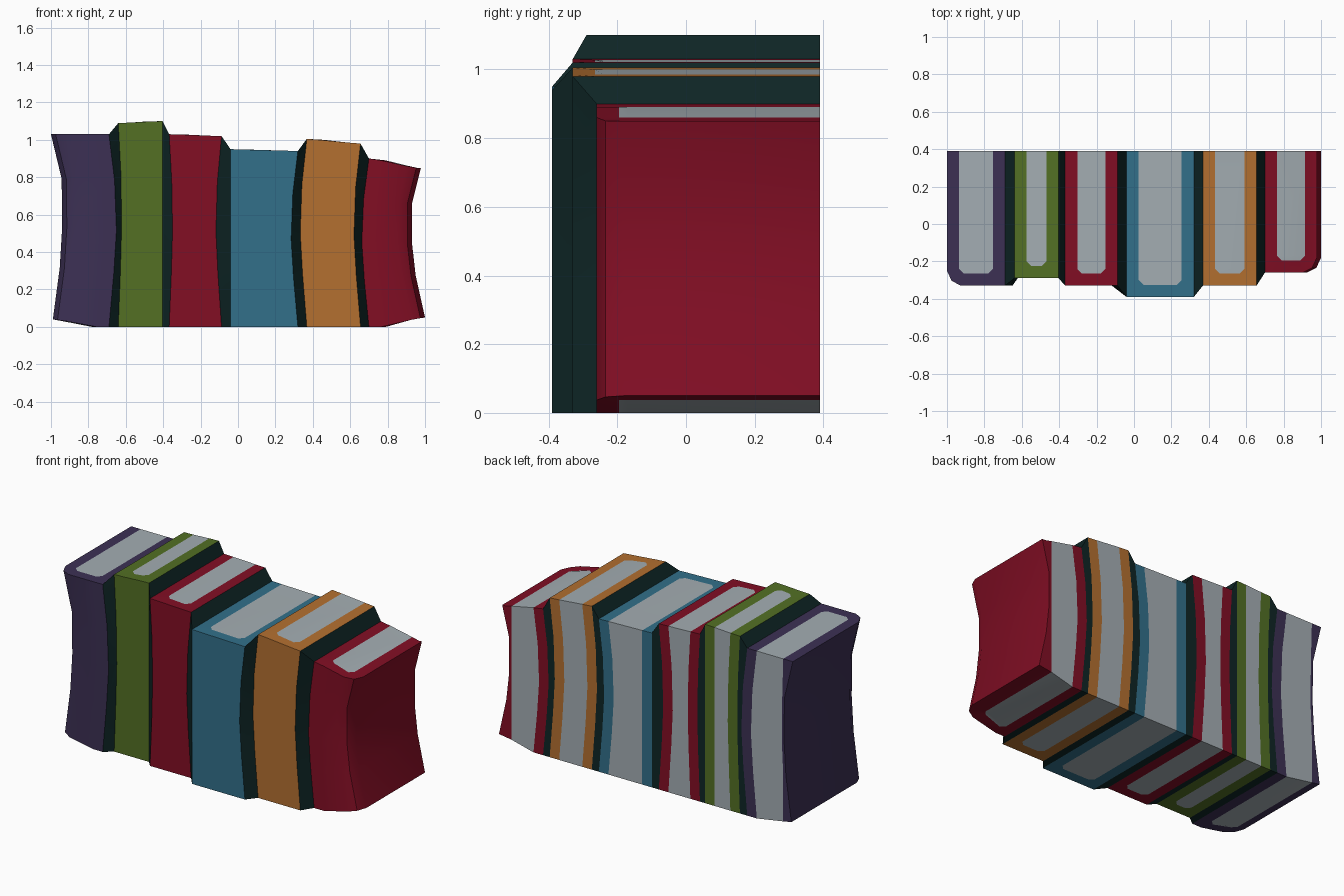
import bpy, bmesh, math

if "Cube" in bpy.data.objects:
    bpy.data.objects.remove(bpy.data.objects["Cube"])

LEVELS = (0, 0.28, 0.5, 0.76, 1)      # height fractions of the bent covers
BEND = (0, 0.65, 1, 0.75, 0)          # how far each level leans to the waist
BACK, INSET, CUT = 0.39, 0.065, 0.025


def material(name, rgb):
    m = bpy.data.materials.new(name)
    lin = [((c / 255 + 0.055) / 1.055) ** 2.4 for c in rgb]
    m.diffuse_color = (*lin, 1)
    m.use_nodes = True
    m.node_tree.nodes["Principled BSDF"].inputs["Base Color"].default_value = m.diffuse_color
    return m


MATS = {n: material(n, c) for n, c in {
    "purple": (60, 48, 84), "green": (83, 112, 36), "red": (130, 14, 36),
    "blue": (50, 112, 138), "orange": (180, 112, 48),
    "page grey": (164, 174, 179), "dark gap": (14, 37, 37)}.items()}


def ring(xback, xfront, yf, ypf, zb, zt, nip=0):
    """Closed yz loop at one column: bottom, front levels, top, back levels."""
    ypf = max(ypf, yf + 0.01)
    z = [zb + (zt - zb) * f for f in LEVELS]
    pts = [(xback[0], ypf + CUT, z[0]), (xback[0] + nip, ypf, z[0])]
    pts += [(xfront[k], yf, z[k]) for k in range(5)]
    pts += [(xback[4] + nip, ypf, z[4]), (xback[4], ypf + CUT, z[4])]
    pts += [(xback[k], BACK, z[k]) for k in (4, 3, 2, 1, 0)]
    return pts


def build(name, rings, cover, page_col=None, caps=()):
    bm = bmesh.new()
    cols = [[bm.verts.new(p) for p in r] for r in rings]
    n = len(cols[0])
    for c in range(len(cols) - 1):
        a, b = cols[c], cols[c + 1]
        for r in range(n):
            s = (r + 1) % n
            f = bm.faces.new((a[r], b[r], b[s], a[s]))
            f.material_index = int(c == page_col and not 1 <= r <= 6)
    for side in caps:                  # outer cover of an end book
        v = cols[-1] if side > 0 else cols[0]
        for k in range(4):
            q = [v[2 + k], v[13 - k], v[12 - k], v[3 + k]]
            bm.faces.new(q if side > 0 else q[::-1])
    me = bpy.data.meshes.new(name)
    bm.to_mesh(me)
    bm.free()
    ob = bpy.data.objects.new(name, me)
    bpy.context.collection.objects.link(ob)
    me.materials.append(MATS[cover])
    me.materials.append(MATS["page grey"])
    bpy.ops.object.select_all(action='DESELECT')
    ob.select_set(True)
    bpy.context.view_layer.objects.active = ob
    bpy.ops.object.shade_smooth_by_angle(angle=math.radians(35))


def bent(x, waist):
    return [x + waist * b for b in BEND]


# colour, left edge, right edge, front y, top z left/right, bottom z left/right, rounded end
BOOKS = [
    ("purple", [-0.99, -0.953, -0.94, -0.943, -1.0], bent(-0.69, 0.04), -0.33, 1.03, 1.03, 0.04, 0, -1),
    ("green", bent(-0.64, 0.018), bent(-0.403, 0), -0.29, 1.09, 1.10, 0, 0, 0),
    ("red", bent(-0.368, 0.018), bent(-0.088, -0.03), -0.33, 1.03, 1.02, 0, 0, 0),
    ("blue", bent(-0.04, 0), bent(0.32, -0.036), -0.39, 0.95, 0.94, 0, 0, 0),
    ("orange", bent(0.368, -0.035), bent(0.655, -0.035), -0.33, 1.005, 0.98, 0, 0, 0),
    ("red", bent(0.70, -0.038), [1.0, 0.95, 0.93, 0.93, 0.978], -0.26, 0.90, 0.85, 0, 0.05, 1)]

previous = None
for i, (col, xl, xr, yf, ztl, ztr, zbl, zbr, end) in enumerate(BOOKS):
    ypf = yf + INSET

    def edge_column(xs, side, zt, zb, zb_in):
        """Columns from the cover edge to the page border on one side."""
        w = -side                      # direction towards the middle
        zin = zt + (ztr + ztl - 2 * zt) * 0.2
        if side != end:
            page = [x + w * INSET for x in xs]
            return [ring(xs, xs, yf, ypf, zb, zt),
                    ring(page, page, yf, ypf, zb_in, zin, w * CUT)]
        limit = abs(xs[4]) - INSET
        page = [side * min(limit, abs(x) - 0.015) for x in xs]
        mid = [x + 0.3 * (p - x) for x, p in zip(xs, page)]
        zp = zb * 0.75
        return [ring(xs, xs, yf + 0.08, ypf, zb, zt),
                ring(mid, [x + w * 0.025 for x in xs], yf + 0.026, ypf, zb * 0.93, zt),
                ring(page, [x + w * 0.075 for x in xs], yf, ypf, zp, zin, w * CUT)]

    left = edge_column(xl, -1, ztl, zbl, 0)
    right = edge_column(xr, 1, ztr, zbr, 0)
    rings = left + right[::-1]
    build(f"{col}_book_{i + 1}", rings, col, len(left) - 1, (end,) if end else ())
    # dark hinge strip joining this book to the one before
    if previous:
        build(f"gap_{i}", [previous, rings[0]], "dark gap")
    previous = rings[-1]
